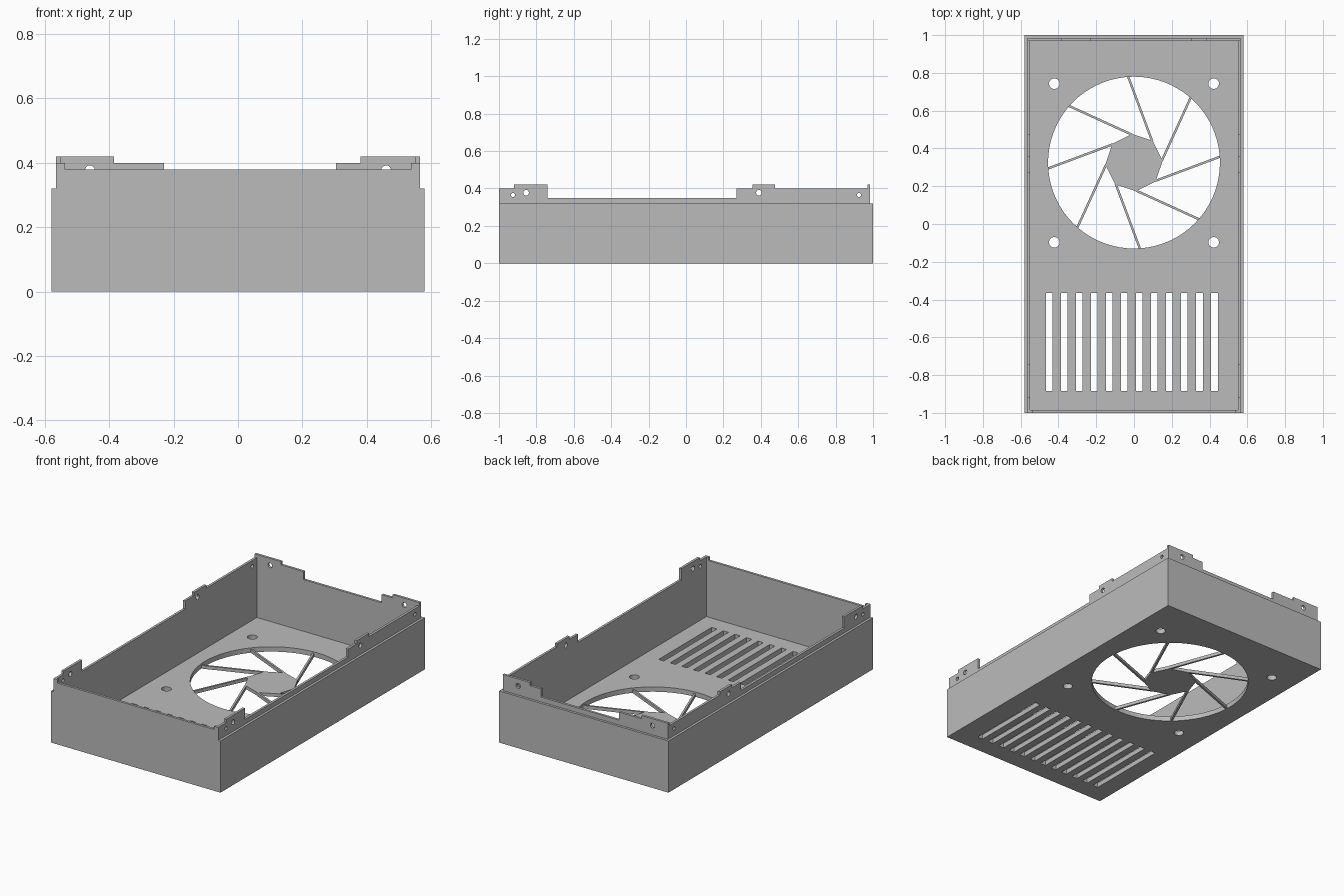
import bpy
from math import cos, sin, radians, tau
from mathutils import Matrix, Vector

cube = bpy.data.objects.get("Cube")
if cube:
    bpy.data.objects.remove(cube, do_unlink=True)

grey = bpy.data.materials.new("plain grey")
grey.use_nodes = True
grey.diffuse_color = (0.5, 0.5, 0.5, 1)
grey.node_tree.nodes["Principled BSDF"].inputs["Base Color"].default_value = (0.5, 0.5, 0.5, 1)

# Plane orientations: columns are the plate's across, up and thickness directions
FLAT = Matrix.Identity(3)
SIDE = Matrix(((0, 0, 1), (1, 0, 0), (0, 1, 0)))
FRONT = Matrix(((1, 0, 0), (0, 0, -1), (0, 1, 0)))


def rect(x0, x1, y0, y1):
    return [(x0, y0), (x1, y0), (x1, y1), (x0, y1)]


def circle(x, y, r, n=24, start=0.0):
    return [(x + r * cos(start + tau * i / n), y + r * sin(start + tau * i / n)) for i in range(n)]


def plate(name, loops, thickness, axes, centre):
    """Extrude an outline; any further loops become holes."""
    curve = bpy.data.curves.new(name, "CURVE")
    curve.dimensions = "2D"
    curve.fill_mode = "BOTH"
    curve.extrude = thickness / 2
    for loop in loops:
        spline = curve.splines.new("POLY")
        spline.points.add(len(loop) - 1)
        for point, (x, y) in zip(spline.points, loop):
            point.co = (x, y, 0, 1)
        spline.use_cyclic_u = True
    curve.materials.append(grey)
    obj = bpy.data.objects.new(name, curve)
    bpy.context.collection.objects.link(obj)
    obj.matrix_world = Matrix.Translation(Vector(centre)) @ axes.to_4x4()
    bpy.ops.object.select_all(action="DESELECT")
    obj.select_set(True)
    bpy.context.view_layer.objects.active = obj
    bpy.ops.object.convert(target="MESH")
    bpy.ops.object.shade_flat()
    return bpy.context.object


T = 0.015          # plate thickness
RIM = 0.32         # height of the outer shell
FAN_Y, FAN_R, HUB_R = 0.325, 0.455, 0.152

# Floor with fan opening, four screw holes and a row of vent slots
floor_loops = [rect(-0.55, 0.55, -0.985, 0.97), circle(0, FAN_Y, FAN_R, 72)]
for x in (-0.422, 0.422):
    for y in (-0.097, 0.743):
        floor_loops.append(circle(x, y, 0.028))
for i in range(12):
    x = -0.449 + i * 0.0795
    floor_loops.append(rect(x - 0.018, x + 0.018, -0.885, -0.365))
plate("floor", floor_loops, 0.03, FLAT, (0, 0, 0.015))

# Fan guard: octagonal hub and eight slanted spokes
turn = radians(49)
plate("guard_hub", [circle(0, FAN_Y, HUB_R, 8, turn)], 0.02, FLAT, (0, FAN_Y * 0, 0.01))
for i in range(8):
    a = turn + tau * i / 8
    b = a + radians(45)
    inner = Vector((cos(a), sin(a))) * (HUB_R - 0.004)
    outer = Vector((cos(b), sin(b))) * (FAN_R + 0.004)
    along = (outer - inner).normalized()
    half = Vector((-along.y, along.x)) * 0.006
    corners = [inner - half, outer - half, outer + half, inner + half]
    plate("guard_spoke", [[(p.x, p.y) for p in corners]], 0.02, FLAT, (0, FAN_Y, 0.01))

# Side walls: outer shell and a taller inner lip with stepped, drilled tabs
side_profile = [(-0.985, 0), (0.97, 0), (0.97, 0.4), (0.475, 0.4), (0.475, 0.42), (0.355, 0.42),
                (0.355, 0.4), (0.27, 0.4), (0.27, 0.35), (-0.74, 0.35), (-0.74, 0.42),
                (-0.92, 0.42), (-0.92, 0.4), (-0.985, 0.4)]
side_holes = [circle(-0.925, 0.365, 0.011), circle(-0.855, 0.377, 0.015),
              circle(0.39, 0.377, 0.015), circle(0.925, 0.365, 0.011)]
for name, s in (("left", 1), ("right", -1)):
    plate(name + "_shell", [rect(-1, 1, 0, RIM)], T, SIDE, (s * 0.5725, 0, 0))
    plate(name + "_lip", [side_profile] + side_holes, T, SIDE, (s * 0.5575, 0, 0))

# Back wall: outer shell and a lip with stepped tabs at both corners
back_profile = [(-0.565, 0), (0.565, 0), (0.565, 0.42), (0.38, 0.42), (0.38, 0.4), (0.305, 0.4),
                (0.305, 0.35), (-0.23, 0.35), (-0.23, 0.4), (-0.385, 0.4), (-0.385, 0.42),
                (-0.565, 0.42)]
back_holes = [circle(x, 0.377, 0.015) for x in (-0.46, 0.46)]
plate("back_shell", [rect(-0.565, 0.565, 0, RIM)], T, FRONT, (0, 0.9925, 0))
plate("back_lip", [back_profile] + back_holes, T, FRONT, (0, 0.9775, 0))

# Front wall with small raised corners
front_profile = [(-0.565, 0), (0.565, 0), (0.565, 0.4), (0.537, 0.4), (0.537, 0.38),
                 (-0.537, 0.38), (-0.537, 0.4), (-0.565, 0.4)]
plate("front_wall", [front_profile], T, FRONT, (0, -0.9925, 0))
